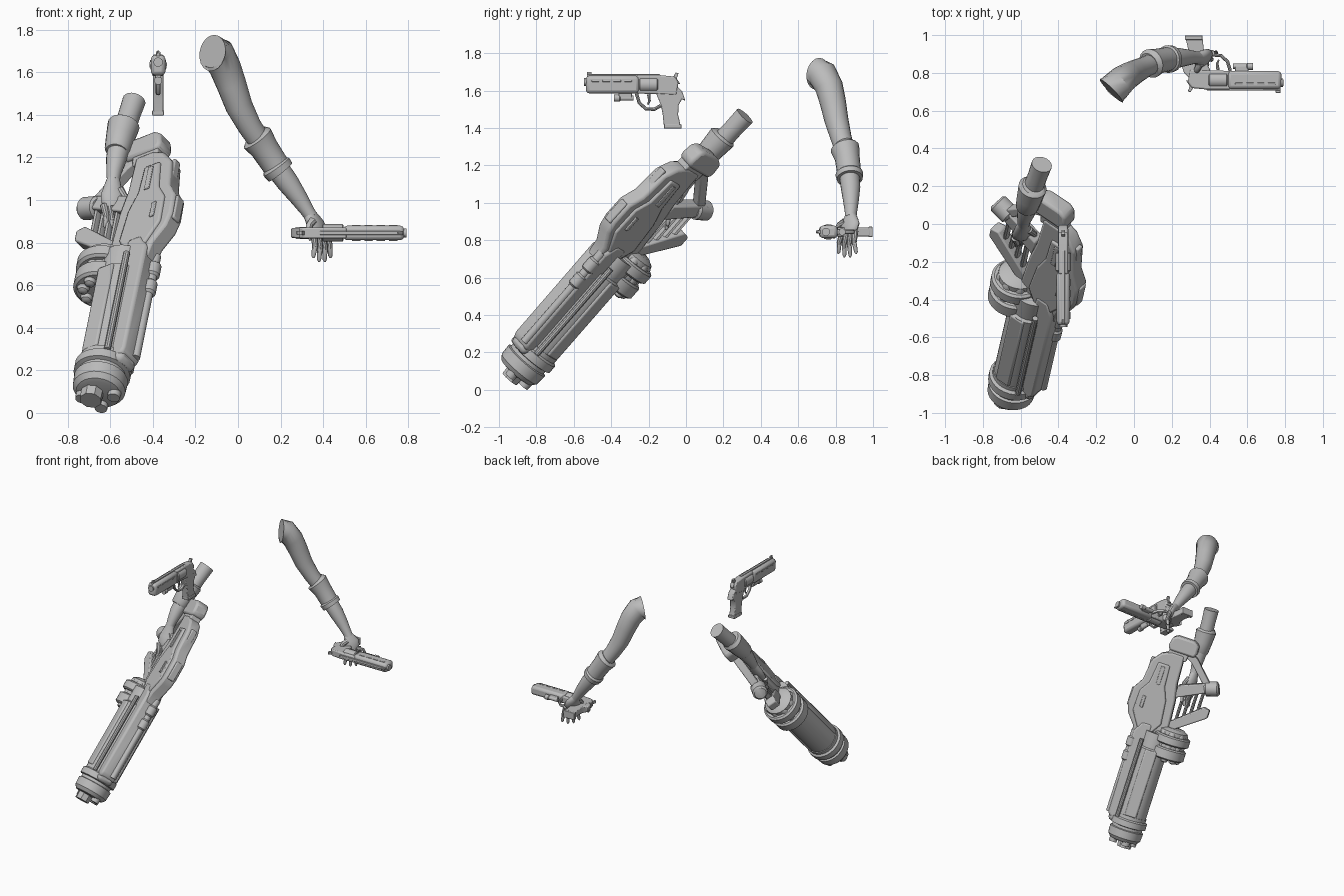
import bpy, bmesh, math
from mathutils import Matrix, Vector

GREY = bpy.data.materials.new("plain_grey")
GREY.diffuse_color = (0.5, 0.5, 0.5, 1)


def frame(origin, fwd, up):
    """Local space: x along the weapon, y upward, z sideways."""
    f = Vector(fwd).normalized()
    u = Vector(up)
    u = (u - f * u.dot(f)).normalized()
    s = f.cross(u)
    m = Matrix((f, u, s)).transposed().to_4x4()
    m.translation = origin
    return m


def finish(name, bm, m, bevel=0):
    bm.transform(m)
    bmesh.ops.recalc_face_normals(bm, faces=bm.faces)
    me = bpy.data.meshes.new(name)
    bm.to_mesh(me)
    bm.free()
    me.materials.append(GREY)
    ob = bpy.data.objects.new(name, me)
    bpy.context.collection.objects.link(ob)
    if bevel:
        b = ob.modifiers.new("bevel", 'BEVEL')
        b.width, b.segments, b.limit_method = bevel, 2, 'ANGLE'
    return ob


def prism(name, m, pts, half, mid=0, bevel=0.008):
    """Side profile extruded sideways."""
    bm = bmesh.new()
    lo = [bm.verts.new((x, y, mid - half)) for x, y in pts]
    hi = [bm.verts.new((x, y, mid + half)) for x, y in pts]
    bm.faces.new(lo)
    bm.faces.new(hi)
    n = len(pts)
    for i in range(n):
        j = (i + 1) % n
        bm.faces.new((lo[i], lo[j], hi[j], hi[i]))
    return finish(name, bm, m, bevel)


def box(name, m, x0, x1, y0, y1, half, mid=0, bevel=0.008):
    return prism(name, m, [(x0, y0), (x1, y0), (x1, y1), (x0, y1)], half, mid, bevel)


def tube(name, m, path, radii, sides=20, wide=(0.31, 0.9, 0.2), ratio=None):
    """Rings lofted along a path; ratio stretches each ring along wide."""
    bm = bmesh.new()
    pts = [Vector(p) for p in path]
    rings = []
    for i, p in enumerate(pts):
        d = pts[min(i + 1, len(pts) - 1)] - pts[max(i - 1, 0)]
        d.normalize()
        a = Vector(wide)
        a = (a - d * a.dot(d)).normalized()
        b = d.cross(a)
        k = ratio[i] if ratio else 1
        rings.append([bm.verts.new(p + radii[i] * (a * k * math.cos(t) + b * math.sin(t)))
                      for t in (2 * math.pi * j / sides for j in range(sides))])
    for r, q in zip(rings, rings[1:]):
        for j in range(sides):
            n = (j + 1) % sides
            bm.faces.new((r[j], r[n], q[n], q[j]))
    bm.faces.new(rings[0])
    bm.faces.new(rings[-1])
    return finish(name, bm, m)


def lathe(name, m, prof, y=0, z=0, sides=28):
    """Round part along the weapon's length, from (position, radius) pairs."""
    # nudge steps so every ring has a clear direction
    path = [(x + i * 1e-4, y, z) for i, (x, r) in enumerate(prof)]
    return tube(name, m, path, [r for x, r in prof], sides)


I = Matrix.Identity(4)


# ---------- revolvers ----------
def pistol(tag, m):
    def n(s):
        return tag + "_" + s
    box(n("barrel"), m, .25, .535, -.05, .045, .034, bevel=.018)
    lathe(n("muzzle"), m, [(.52, .022), (.545, .022), (.545, .014)], .012, sides=16)
    box(n("top_rib"), m, .14, .53, .04, .053, .009, bevel=.002)
    for i in range(4):
        box(n("barrel_slot"), m, .29 + i * .058, .33 + i * .058, .012, .022, .0375, bevel=.002)
    box(n("front_sight"), m, .505, .53, .05, .066, .005, bevel=.002)
    lathe(n("cylinder"), m, [(.15, .036), (.155, .042), (.245, .042), (.25, .036)], -.002, sides=12)
    prism(n("receiver"), m, [(.04, .01), (.06, .04), (.14, .048), (.265, .048), (.265, -.05),
                             (.13, -.055), (.05, -.06)], .026)
    prism(n("hammer"), m, [(.07, .035), (.055, .062), (.04, .058), (.05, .03), (.03, 0), (.08, 0)], .01, bevel=.002)
    prism(n("grip"), m, [(.16, -.05), (.135, -.11), (.125, -.16), (.118, -.225), (.028, -.225),
                         (.042, -.165), (.04, -.115), (.022, -.08), (.003, -.09), (.02, -.04), (.06, 0)], .024)
    box(n("grip_base"), m, .024, .118, -.238, -.215, .028, bevel=.004)
    tube(n("trigger_guard"), m, [(.265, -.05, 0), (.25, -.10, 0), (.215, -.132, 0), (.17, -.135, 0), (.135, -.115, 0)],
         [.009] * 5, 8, (0, 0, 1), [1.3] * 5)
    tube(n("trigger"), m, [(.2, -.055, 0), (.195, -.09, 0), (.205, -.11, 0)], [.009, .007, .004], 8, (0, 0, 1))
    box(n("under_rail"), m, .29, .36, -.075, -.045, .014, bevel=.003)
    lathe(n("sight_lamp"), m, [(.28, .014), (.35, .014), (.355, .019), (.385, .019)], -.075, sides=12)


pistol("floating_pistol", frame((-.375, 0, 1.635), (0, -1, 0), (0, 0, 1)))
pistol("held_pistol", frame((.245, .76, .845), (1, 0, 0), (0, -1, 0)))

# ---------- left arm ----------
tube("left_upper_arm", I, [(-.12, .705, 1.69), (-.095, .73, 1.685), (-.06, .765, 1.62), (-.03, .785, 1.54),
                           (.005, .805, 1.44), (.055, .83, 1.345), (.12, .86, 1.25)],
     [.086, .081, .075, .07, .064, .056, .052])
tube("left_cuff", I, [(.08, .845, 1.30), (.09, .85, 1.29), (.125, .862, 1.24), (.175, .872, 1.165),
                      (.18, .873, 1.155), (.2, .876, 1.13)],
     [.062, .078, .067, .064, .074, .07])
tube("left_forearm", I, [(.18, .873, 1.155), (.235, .88, 1.08), (.285, .882, 1.01), (.325, .882, .95), (.345, .88, .92)],
     [.055, .052, .042, .033, .031])


def hand(side, palm, radii, wide, knuckle, tip, spread, thumb):
    tube(side + "_palm", I, palm, radii, 16, wide, [1, 1.5, 2.1, 2.1, 1.7])
    w = Vector(wide).normalized()
    k, t = Vector(knuckle), Vector(tip)
    for i in range(4):
        o = (i - 1.5)
        a = k + w * o * .028
        c = t + w * o * spread + Vector((0, 0, .018 * abs(o) - .015))
        tube(side + "_finger", I, [a, a.lerp(c, .5) + Vector((.008, -.008, 0)), c.lerp(a, .08), c],
             [.018, .014, .010, .004], 10)
    tube(side + "_thumb", I, thumb, [.02, .017, .012, .005], 10)


hand("left", [(.335, .882, .935), (.35, .88, .91), (.365, .878, .885), (.378, .872, .855), (.385, .87, .83)],
     [.03, .03, .028, .026, .018], (.6, .7, 0), (.382, .872, .85), (.395, .862, .715), .042,
     [(.35, .85, .9), (.335, .82, .88), (.33, .80, .845), (.34, .79, .81)])

# ---------- right arm ----------
tube("right_upper_arm", I, [(-.488, .315, 1.465), (-.512, .25, 1.395), (-.535, .19, 1.33), (-.555, .12, 1.26)],
     [.055, .052, .054, .052])
tube("right_cuff", I, [(-.532, .205, 1.365), (-.537, .195, 1.35), (-.553, .14, 1.29), (-.567, .09, 1.235), (-.57, .08, 1.225)],
     [.06, .076, .068, .06, .052])
tube("right_forearm", I, [(-.555, .12, 1.26), (-.572, .06, 1.19), (-.582, .02, 1.13), (-.586, -.005, 1.09)],
     [.054, .048, .036, .03])
hand("right", [(-.585, 0, 1.1), (-.588, -.02, 1.06), (-.59, -.045, 1.02), (-.59, -.065, .985), (-.59, -.075, .965)],
     [.03, .028, .026, .025, .018], (1, .2, .1), (-.59, -.067, .98), (-.585, -.11, .86), .026,
     [(-.555, -.03, 1.05), (-.53, -.05, 1.01), (-.525, -.07, .97), (-.535, -.09, .93)])

# ---------- heavy rotary gun ----------
G = frame((-.657, -.91, .09), (.15, .65, .745), (.79, -.52, .32))

# muzzle head with nozzles
lathe("muzzle_head", G, [(0, .085), (.005, .105), (.03, .125), (.09, .128), (.095, .115), (.115, .115),
                         (.12, .135), (.165, .135), (.175, .12), (.2, .12)])
lathe("main_nozzle", G, [(.02, .055), (-.05, .053), (-.05, .03), (-.02, .028)], -.02, -.02, 8)
for i in range(3):
    t = .5 + i * 1.5
    lathe("small_nozzle", G, [(.02, .032), (-.025, .03), (-.025, .018), (-.01, .016)],
          .078 * math.cos(t), .078 * math.sin(t), 12)
box("muzzle_collar", G, .12, .21, .05, .155, .06, bevel=.025)

# barrel shroud
lathe("barrel_shroud", G, [(.17, .114), (.72, .114), (.73, .1), (.85, .1)])
for z in (-.1, .1):
    box("shroud_side_panel", G, .2, .72, -.05, .04, .018, z, .01)
    lathe("side_pipe", G, [(.17, .016), (.78, .016)], .09, z * .9, 10)
prism("top_rail", G, [(.15, .05), (.15, .15), (.18, .168), (.82, .172), (.9, .13), (.9, .05)], .062, bevel=.015)
lathe("rail_rod", G, [(.18, .022), (.58, .022), (.59, .034), (.65, .034), (.66, .025), (.69, .025), (.70, .036),
                      (.76, .036), (.77, .025), (.82, .025)], .165, .03, 14)

# ammunition drum
lathe("drum_core", G, [(.7, .105), (.9, .105), (.92, .07)], -.115)
for x, w, r in ((.69, .085, .133), (.8, .07, .137)):
    lathe("drum_ring", G, [(x, r - .014), (x + .01, r), (x + w - .01, r), (x + w, r - .014)], -.115, 0, 32)
for i in range(8):
    t = 2 * math.pi * i / 8
    lathe("drum_shell", G, [(.665, .012), (.672, .024), (.69, .03), (.88, .03), (.9, .018)],
          -.115 + .084 * math.cos(t), .084 * math.sin(t), 12)

# receiver body
body = [(.76, .17), (.85, .19), (.93, .255), (1.0, .275), (1.12, .272), (1.2, .225), (1.36, .205), (1.43, .15),
        (1.46, .08), (1.46, -.02), (1.25, -.03), (1.12, -.055), (.92, -.07), (.76, -.02)]
prism("receiver_body", G, body, .045, bevel=.014)
prism("receiver_cheek", G, [(.84, .04), (.84, .15), (.96, .225), (1.12, .22), (1.2, .17), (1.36, .15), (1.36, .06),
                            (1.2, .05), (1.1, .01), (.92, -.01)], .058, bevel=.01)
for z in (-.058, .058):
    box("cheek_slot_cover", G, 1.0, 1.09, .16, .185, .007, z, .004)
    box("cheek_strip", G, 1.2, 1.34, .09, .12, .005, z, .003)
box("top_guard", G, .98, 1.12, .262, .283, .026, bevel=.008)
box("top_ridge", G, 1.22, 1.38, .19, .215, .022, bevel=.008)

# rear block and strut
prism("stock_neck", G, [(1.42, -.04), (1.42, .11), (1.5, .1), (1.5, -.05)], .04)
prism("stock_block", G, [(1.47, -.09), (1.47, .10), (1.5, .12), (1.57, .105), (1.59, .07), (1.59, -.06),
                         (1.565, -.1), (1.5, -.105)], .05, bevel=.016)
prism("rear_strut", G, [(1.5, -.06), (1.47, -.115), (1.31, -.275), (1.28, -.235), (1.43, -.08), (1.45, -.04)], .028)

# slotted handle
prism("upper_handle_bar", G, [(1.14, -.04), (1.24, -.04), (1.335, -.28), (1.265, -.29)], .036)
prism("lower_handle_bar", G, [(.89, -.08), (.95, -.05), (1.14, -.27), (1.13, -.32), (1.07, -.32)], .036)
tube("handle_end", G, [(1.27, -.235, 0), (1.275, -.245, 0), (1.30, -.325, 0), (1.305, -.337, 0)], [.045, .055, .055, .042], 16)
for i in range(4):
    y = -.10 - i * .045
    x = .96 + i * .036
    tube("handle_slat", G, [(x, y, 0), (1.22 + i * .018, y, 0)], [.012, .012], 8, (0, 0, 1), [2, 2])

# smooth shading with crisp edges
bpy.ops.object.select_all(action='SELECT')
bpy.context.view_layer.objects.active = bpy.context.selected_objects[0]
bpy.ops.object.shade_smooth_by_angle(angle=math.radians(35))
